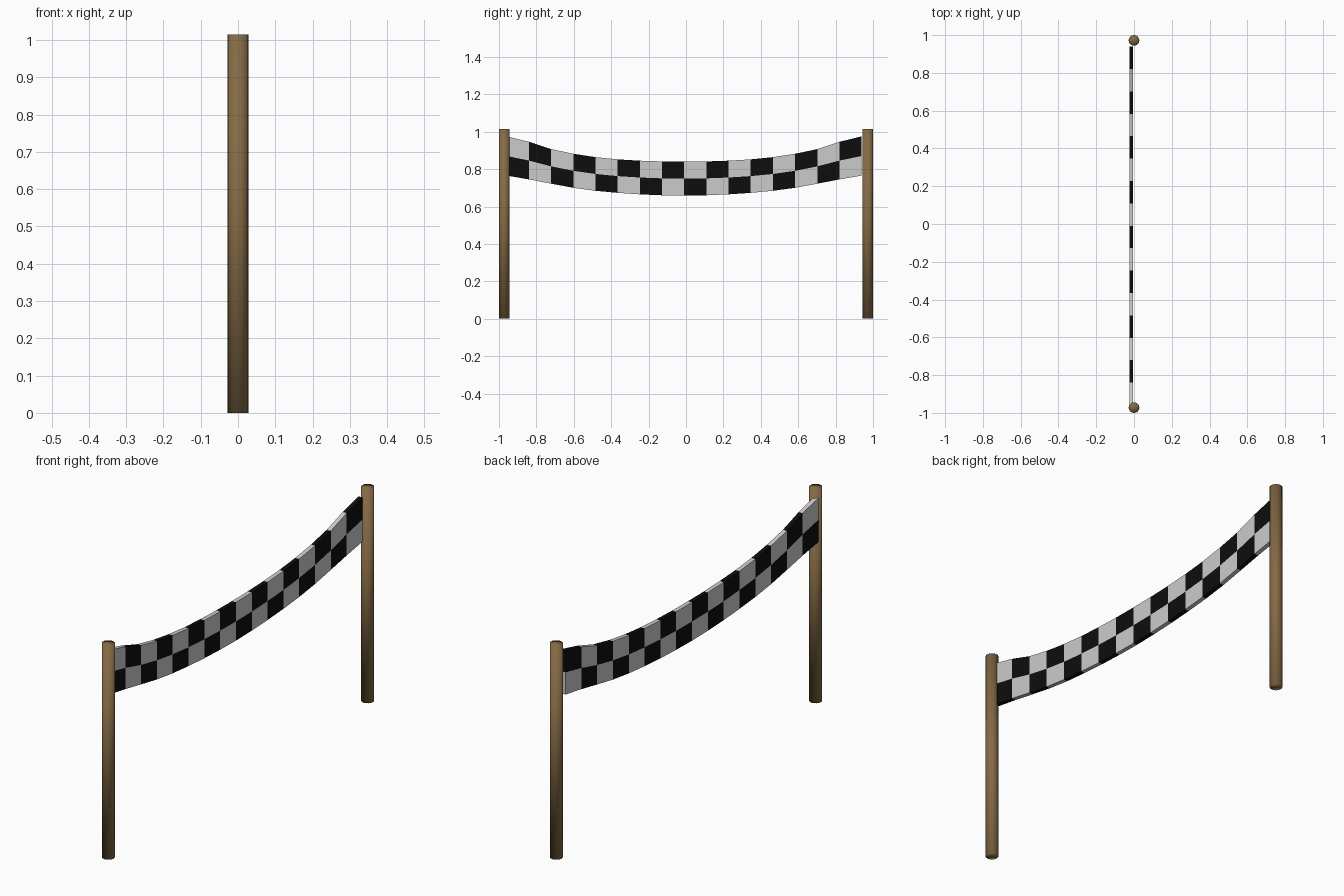
import bpy, bmesh

if "Cube" in bpy.data.objects:
    bpy.data.objects.remove(bpy.data.objects["Cube"])


def material(name, rgb):
    m = bpy.data.materials.new(name)
    m.diffuse_color = (*rgb, 1)
    m.use_nodes = True
    m.node_tree.nodes["Principled BSDF"].inputs["Base Color"].default_value = m.diffuse_color
    return m


wood = material("wood", (0.235, 0.145, 0.06))
white = material("white_cloth", (0.8, 0.8, 0.8))
black = material("black_cloth", (0.004, 0.004, 0.004))

# Two round posts; smooth shading runs over the cap edges
HEIGHT = 1.015
for name, y in (("left_post", -0.972), ("right_post", 0.972)):
    bpy.ops.mesh.primitive_cylinder_add(vertices=16, radius=0.0285, depth=HEIGHT,
                                        location=(0, y, HEIGHT / 2))
    post = bpy.context.object
    post.name = name
    post.data.materials.append(wood)
    bpy.ops.object.shade_smooth()

# Sagging chequered banner: edge heights from the middle out to one end
TOP = [0.840, 0.841, 0.845, 0.852, 0.864, 0.882, 0.907, 0.946, 0.975]
BOTTOM = [0.658, 0.660, 0.665, 0.673, 0.684, 0.700, 0.722, 0.745, 0.765]
COLS, Y0, Y1 = 16, -0.958, 0.939
X_BACK, X_FRONT = -0.025, -0.004

bm = bmesh.new()
rings = []
for i in range(COLS + 1):
    k = abs(i - COLS // 2)
    y = Y0 + (Y1 - Y0) * i / COLS
    levels = (BOTTOM[k], (TOP[k] + BOTTOM[k]) / 2, TOP[k])
    ring = [bm.verts.new((X_FRONT, y, z)) for z in levels]
    ring += [bm.verts.new((X_BACK, y, z)) for z in reversed(levels)]
    rings.append(ring)

# Ring edges: 0, 5, 4 belong to the lower row where noted, the rest to the upper row
ROW = [0, 1, 1, 1, 0, 0]
for i in range(COLS):
    a, b = rings[i], rings[i + 1]
    for j in range(6):
        n = (j + 1) % 6
        f = bm.faces.new((a[j], b[j], b[n], a[n]))
        f.material_index = (i + ROW[j] + 1) % 2

# Closed banner ends
for i, r in ((0, rings[0]), (COLS - 1, rings[-1])):
    for row, quad in ((0, (r[0], r[1], r[4], r[5])), (1, (r[1], r[2], r[3], r[4]))):
        f = bm.faces.new(quad)
        f.material_index = (i + row + 1) % 2
bmesh.ops.recalc_face_normals(bm, faces=bm.faces)

mesh = bpy.data.meshes.new("banner")
bm.to_mesh(mesh)
bm.free()
mesh.materials.append(white)
mesh.materials.append(black)
banner = bpy.data.objects.new("banner", mesh)
bpy.context.collection.objects.link(banner)
